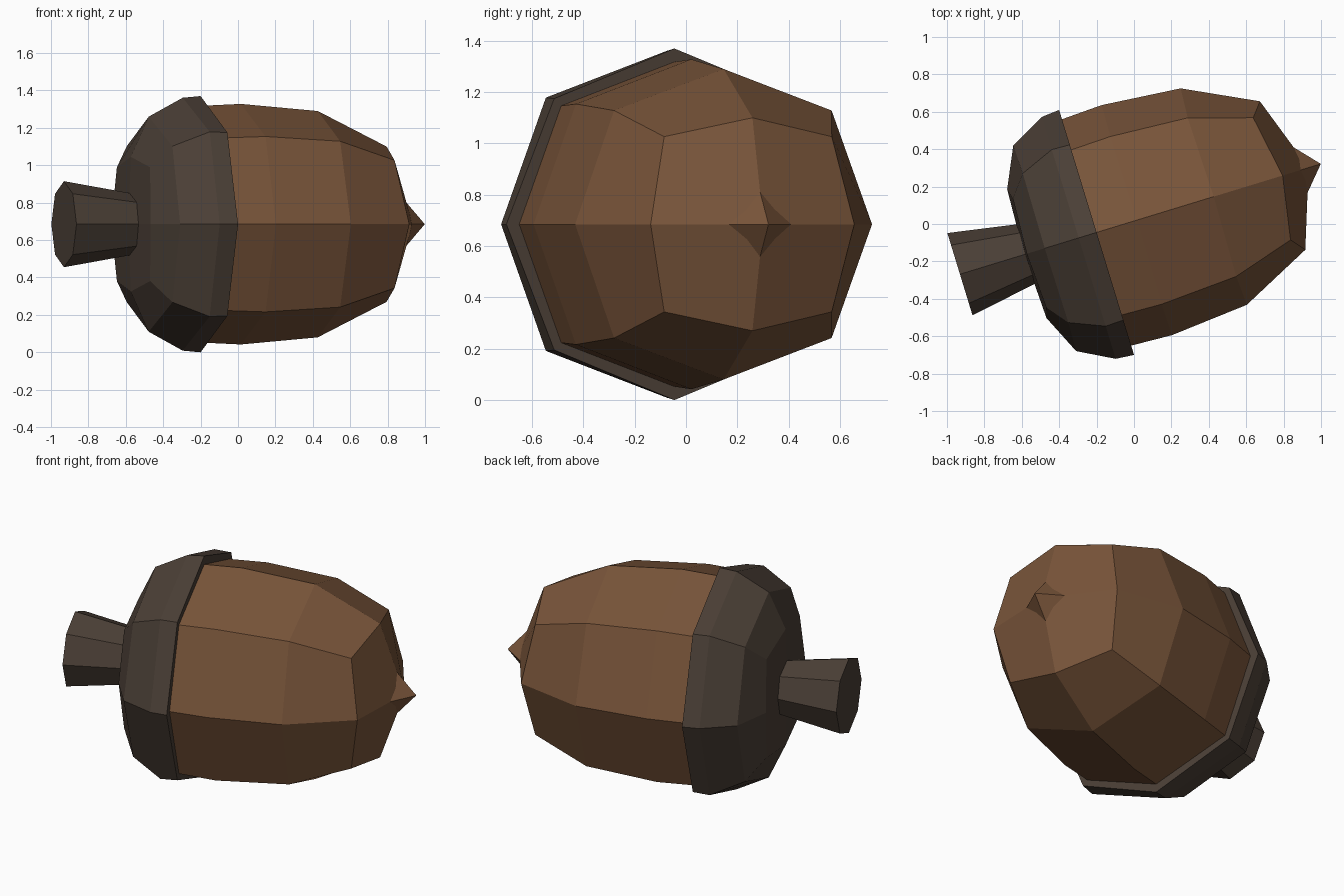
import bpy, bmesh
from math import sin, cos, pi, radians

if "Cube" in bpy.data.objects:
    bpy.data.objects.remove(bpy.data.objects["Cube"])

AXIS_ANGLE = radians(17)
ORIGIN = (-0.2, -0.045, 0.685)   # centre of the cap rim


def material(name, color):
    m = bpy.data.materials.new(name)
    m.diffuse_color = (*color, 1)
    m.use_nodes = True
    m.node_tree.nodes["Principled BSDF"].inputs["Base Color"].default_value = m.diffuse_color
    return m


def lathe(name, rings, mat, start=None, end=None):
    """Eight-sided loft along local x. Ring: (x, radius, corner x, corner radius).
    start / end: x of the centre vertex of a four-quad cap."""
    bm = bmesh.new()
    loops = []
    for x, r, xc, rc in rings:
        loop = []
        for k in range(8):
            px, pr = (xc, rc) if k % 2 else (x, r)
            a = k * pi / 4
            loop.append(bm.verts.new((px, pr * cos(a), pr * sin(a))))
        loops.append(loop)
    for a, b in zip(loops, loops[1:]):
        for k in range(8):
            j = (k + 1) % 8
            bm.faces.new((a[k], a[j], b[j], b[k]))
    for x, loop in ((start, loops[0]), (end, loops[-1])):
        if x is not None:
            c = bm.verts.new((x, 0, 0))
            for k in range(0, 8, 2):
                bm.faces.new((c, loop[k], loop[k + 1], loop[(k + 2) % 8]))
    bmesh.ops.recalc_face_normals(bm, faces=bm.faces)
    me = bpy.data.meshes.new(name)
    bm.to_mesh(me)
    bm.free()
    me.materials.append(mat)
    ob = bpy.data.objects.new(name, me)
    ob.location = ORIGIN
    ob.rotation_euler = (0, 0, AXIS_ANGLE)
    bpy.context.collection.objects.link(ob)
    return ob


nut_mat = material("nut_brown", (0.19, 0.09, 0.042))
cap_mat = material("cap_brown", (0.07, 0.05, 0.037))

# Nut body, rounded towards the far end
lathe("nut", [(-0.06, 0.63, -0.06, 0.65),
              (0.225, 0.643, 0.22, 0.663),
              (0.655, 0.605, 0.645, 0.627),
              (1.04, 0.415, 0.98, 0.483)], nut_mat, start=-0.06, end=1.185)

# Small pointed tip
lathe("nut_tip", [(1.12, 0.15, 1.12, 0.105),
                  (1.25, 0.004, 1.25, 0.004)], nut_mat, start=1.12, end=1.252)

# Cap with a thin lip around the nut
lathe("cap", [(-0.39, 0.36, -0.375, 0.43),
              (-0.29, 0.575, -0.285, 0.59),
              (-0.10, 0.676, -0.10, 0.698),
              (0.0, 0.685, 0.0, 0.693),
              (0.0, 0.62, 0.0, 0.63)], cap_mat, start=-0.405, end=-0.03)

# Flared stem
lathe("stem", [(-0.764, 0.23, -0.764, 0.23),
               (-0.36, 0.16, -0.36, 0.16)], cap_mat, start=-0.764, end=-0.36)
